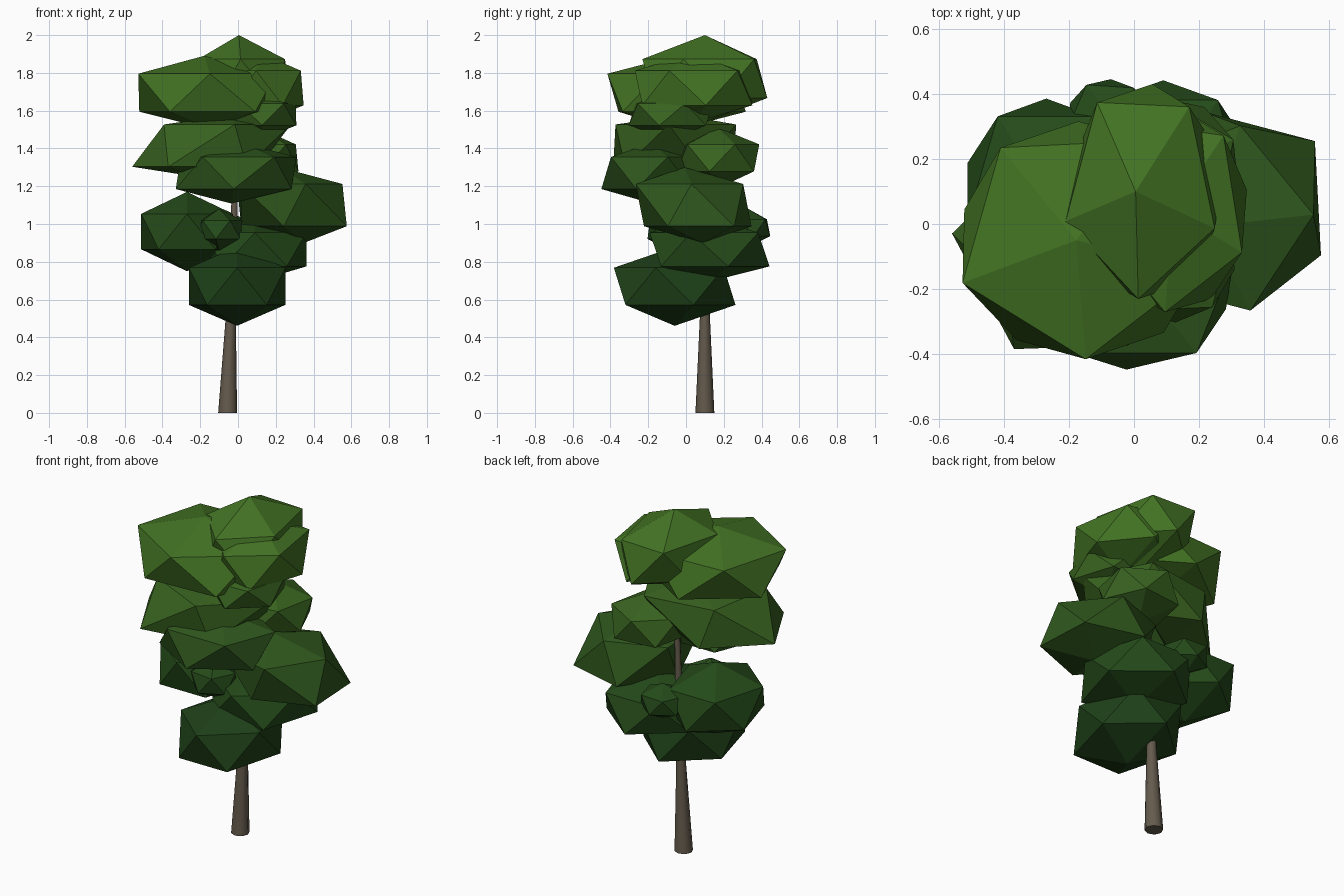
import bpy, bmesh, math
from mathutils import Matrix

if "Cube" in bpy.data.objects:
    bpy.data.objects.remove(bpy.data.objects["Cube"])


def material(name, color):
    m = bpy.data.materials.new(name)
    m.diffuse_color = (*color, 1)
    m.use_nodes = True
    m.node_tree.nodes["Principled BSDF"].inputs["Base Color"].default_value = m.diffuse_color
    return m


# Leaves get darker from the crown down
leaf = {
    "crown": material("leaf_crown", (0.055, 0.17, 0.017)),
    "upper": material("leaf_upper", (0.04, 0.125, 0.014)),
    "middle": material("leaf_middle", (0.028, 0.095, 0.012)),
    "lower": material("leaf_lower", (0.018, 0.07, 0.01)),
    "bottom": material("leaf_bottom", (0.013, 0.052, 0.009)),
}
bark = material("bark_brown", (0.13, 0.105, 0.075))


def finish(name, bm, mat):
    me = bpy.data.meshes.new(name)
    bm.to_mesh(me)
    bm.free()
    me.materials.append(mat)
    ob = bpy.data.objects.new(name, me)
    bpy.context.collection.objects.link(ob)
    return ob


def clump(name, center, radii, phase, cap=1.0, lean=(0, 0)):
    """Flat-faced 20-sided leaf mass; phase turns the upper ring of corners,
    cap below 1 flattens the end points, lean slides the top sideways."""
    bm = bmesh.new()
    bmesh.ops.create_icosphere(bm, subdivisions=1, radius=1)
    for v in bm.verts:
        if abs(v.co.z) > 0.9:
            v.co.z *= cap
    bm.transform(Matrix.Diagonal((*radii, 1))
                 @ Matrix.Rotation(math.radians(phase), 4, 'Z'))
    for v in bm.verts:
        h = v.co.z / radii[2]
        v.co.x += center[0] + lean[0] * h
        v.co.y += center[1] + lean[1] * h
        v.co.z += center[2]
    finish(name, bm, leaf[name.split("_")[0]])


# Trunk: smooth, leaning slightly towards +x, thinning quickly then slowly
bm = bmesh.new()
rings = []
for z, r in [(0, 0.05), (0.5, 0.027), (1.1, 0.017), (1.7, 0.01)]:
    x = -0.055 + 0.033 * z
    rings.append([bm.verts.new((x + r * math.cos(i * math.pi / 4),
                                0.1 + r * math.sin(i * math.pi / 4), z))
                  for i in range(8)])
for a, b in zip(rings, rings[1:]):
    for i in range(8):
        j = (i + 1) % 8
        bm.faces.new((a[i], a[j], b[j], b[i]))
bm.faces.new(rings[0][::-1])
bm.faces.new(rings[-1])
trunk = finish("trunk", bm, bark)
bpy.context.view_layer.objects.active = trunk
trunk.select_set(True)
bpy.ops.object.shade_smooth_by_angle(angle=math.radians(60))

# Leaf clumps from top to bottom: name, centre, radii, turn, cap, lean
for c in [
    ("crown_top", (0.035, 0.10, 1.77), (0.27, 0.37, 0.23), 52, 1, (-0.03, 0)),
    ("crown_left", (-0.16, -0.05, 1.695), (0.43, 0.41, 0.225), 57, 0.87, (-0.02, 0)),
    ("crown_right", (0.12, 0.04, 1.72), (0.26, 0.35, 0.205), 48, 0.9),
    ("upper_small", (0.12, -0.08, 1.58), (0.22, 0.25, 0.13), 20),
    ("upper_left", (-0.14, -0.06, 1.415), (0.40, 0.38, 0.25), 63, 0.65, (0.15, 0.05)),
    ("upper_back", (0.11, 0.17, 1.35), (0.24, 0.245, 0.16), 24),
    ("middle_front", (-0.01, -0.18, 1.27), (0.36, 0.30, 0.19), 18, 0.85, (0.03, 0)),
    ("middle_right", (0.285, 0.04, 1.10), (0.34, 0.335, 0.25), 3, 0.8, (-0.08, -0.06)),
    ("lower_left", (-0.27, 0.10, 0.96), (0.285, 0.32, 0.21), 54),
    ("lower_small", (-0.10, -0.08, 0.97), (0.14, 0.14, 0.11), 10),
    ("lower_small_back", (-0.08, 0.33, 0.98), (0.14, 0.13, 0.1), 50),
    ("lower_right", (0.09, 0.125, 0.865), (0.32, 0.355, 0.20), -18, 0.85),
    ("bottom_front", (-0.005, -0.06, 0.67), (0.30, 0.36, 0.22), 54, 0.95),
]:
    clump(*c)
